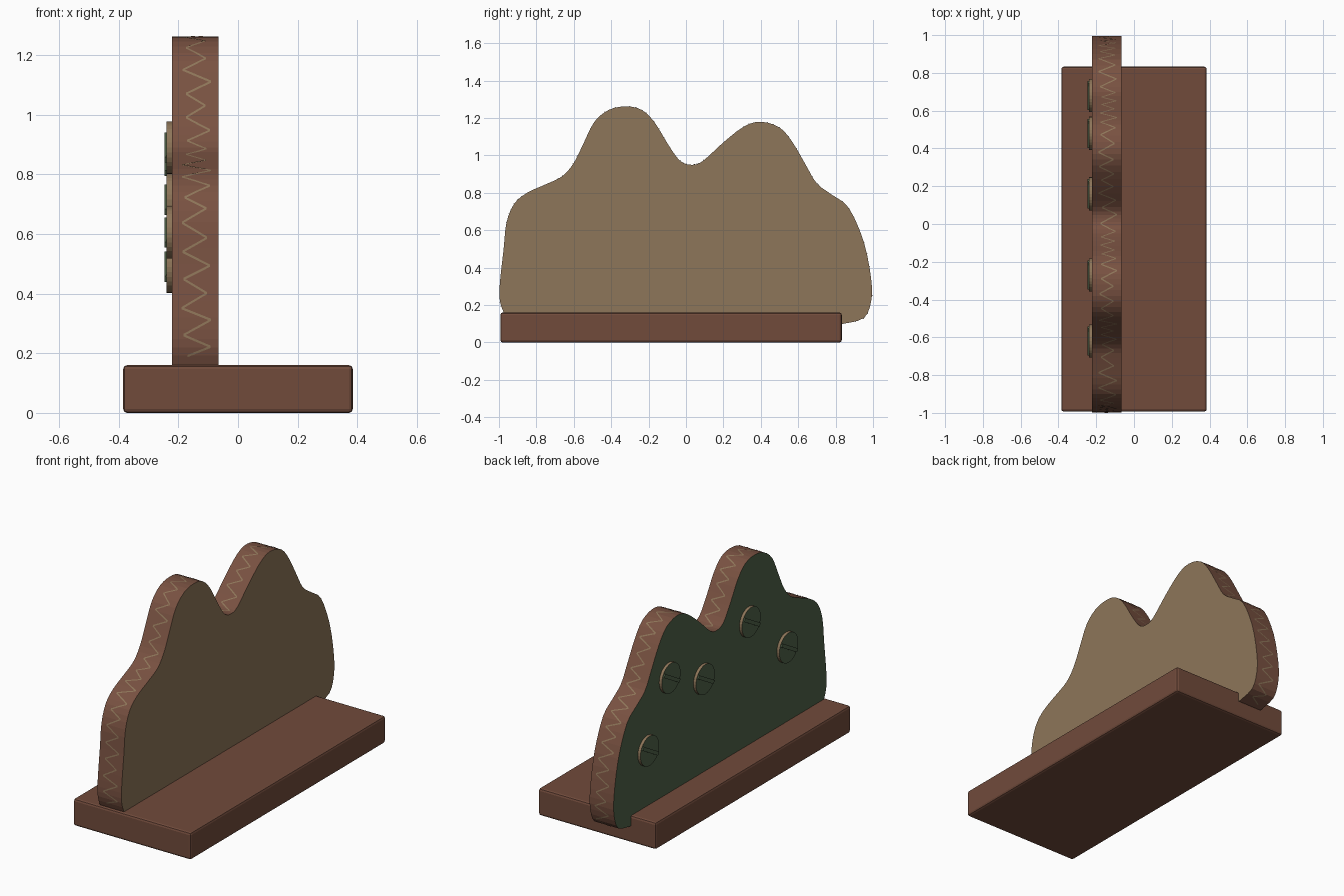
import bpy, bmesh, math, random
from mathutils import Vector, Matrix

random.seed(4)
cube = bpy.data.objects.get("Cube")
if cube:
    bpy.data.objects.remove(cube, do_unlink=True)


def make_material(name, red, green, blue):
    mat = bpy.data.materials.new(name)
    mat.use_nodes = True
    colour = (red, green, blue, 1)
    mat.diffuse_color = colour
    mat.node_tree.nodes["Principled BSDF"].inputs["Base Color"].default_value = colour
    return mat


base_brown = make_material("base brown", .165, .07, .044)
edge_brown = make_material("edge brown", .19, .083, .053)
tan = make_material("tan", .27, .18, .1)
dark_green = make_material("dark green", .08, .125, .066)


def make_object(name, bm, *materials):
    mesh = bpy.data.meshes.new(name)
    bm.normal_update()
    bm.to_mesh(mesh)
    bm.free()
    for mat in materials:
        mesh.materials.append(mat)
    obj = bpy.data.objects.new(name, mesh)
    bpy.context.collection.objects.link(obj)
    return obj


def box(bm, centre, size, turn=None):
    matrix = Matrix.Translation(centre) @ (turn or Matrix.Identity(4)) @ Matrix.Diagonal((*size, 1))
    return bmesh.ops.create_cube(bm, size=1, matrix=matrix)["verts"]


def smooth_path(points, steps):
    """Open Catmull-Rom path through the points."""
    pts = [Vector(p) for p in points]
    pts = [pts[0]] + pts + [pts[-1]]
    path = []
    for a, b, c, d in zip(pts, pts[1:], pts[2:], pts[3:]):
        for k in range(steps):
            t = k / steps
            path.append(.5 * (2 * b + (c - a) * t + (2 * a - 5 * b + 4 * c - d) * t ** 2
                              + (3 * b - a - 3 * c + d) * t ** 3))
    return path + [pts[-1]]


# Bevelled base plank
bm = bmesh.new()
box(bm, (0, -.08, .08), (.77, 1.826, .16))
bmesh.ops.bevel(bm, geom=bm.edges[:], offset=.013, segments=2, profile=.5, affect='EDGES')
make_object("base", bm, base_brown)

# Twin-peaked panel: outline in (y, z), from the overhanging end over the top
outline = smooth_path([
    (.84, .1), (.95, .13), (.99, .22), (.99, .34), (.95, .54), (.87, .72), (.78, .79),
    (.7, .85), (.64, .95), (.57, 1.07), (.5, 1.15), (.4, 1.18), (.31, 1.155), (.2, 1.07),
    (.09, .97), (.03, .95), (-.03, .97), (-.09, 1.05), (-.17, 1.18), (-.24, 1.245),
    (-.32, 1.262), (-.41, 1.245), (-.49, 1.18), (-.55, 1.06), (-.6, .96), (-.66, .89),
    (-.74, .85), (-.85, .8), (-.92, .74), (-.96, .64), (-.975, .5), (-.995, .32),
    (-.995, .22), (-.97, .15)], 3)
BACK, FRONT = -.222, -.065

bm = bmesh.new()
face = bm.faces.new([bm.verts.new((BACK, p.x, p.y)) for p in outline])
grown = bmesh.ops.extrude_face_region(bm, geom=[face], use_keep_orig=True)["geom"]
bmesh.ops.translate(bm, vec=(FRONT - BACK, 0, 0),
                    verts=[g for g in grown if isinstance(g, bmesh.types.BMVert)])
bmesh.ops.recalc_face_normals(bm, faces=bm.faces[:])
bm.normal_update()
for f in bm.faces:
    f.material_index = 1 if f.normal.x > .9 else 2 if f.normal.x < -.9 else 0
make_object("panel", bm, edge_brown, tan, dark_green)

# Thin zigzag line running around the panel rim
lengths = [0]
for a, b in zip(outline, outline[1:]):
    lengths.append(lengths[-1] + (b - a).length)


def on_rim(s):
    """Point and tangent at a distance along the rim, lifted off the surface."""
    i = max(k for k in range(len(outline) - 1) if lengths[k] <= s)
    tangent = (outline[i + 1] - outline[i]).normalized()
    outward = Vector((tangent.y, -tangent.x))
    return outline[i] + tangent * (s - lengths[i]) + outward * .002, tangent


bm = bmesh.new()
middle, pitch, half_line, parts = -.14, .045, .004, 5
corners, s = [], .03
while s < lengths[-1] - .02:
    side = 1 if len(corners) % 2 else -1
    corners.append((s, middle + side * random.uniform(.03, .05)))
    s += pitch * random.uniform(.85, 1.15)
previous = None
for (s0, x0), (s1, x1) in zip(corners, corners[1:]):
    for k in range(parts):
        t = k / parts
        point, tangent = on_rim(s0 + (s1 - s0) * t)
        pair = []
        for sign in (-1, 1):
            q = point + tangent * half_line * sign
            pair.append(bm.verts.new((x0 + (x1 - x0) * t, q.x, q.y)))
        if previous:
            bm.faces.new((previous[0], previous[1], pair[1], pair[0]))
        previous = pair
make_object("rim_zigzag", bm, tan)

# Round screw heads with a raised diagonal bar on the green side
screws = [(.68, .49), (.48, .845), (.16, .715), (-.27, .89), (-.62, .605)]
for number, (y, z) in enumerate(screws, 1):
    bm = bmesh.new()
    place = Matrix.Translation((BACK - .008, y, z)) @ Matrix.Rotation(math.pi / 2, 4, 'Y')
    bmesh.ops.create_cone(bm, cap_ends=True, segments=32, radius1=.088, radius2=.088,
                          depth=.018, matrix=place)
    bm.normal_update()
    for f in bm.faces:
        f.material_index = 1 if f.normal.x < -.9 else 0
    bar = box(bm, (BACK - .02, y, z), (.01, .165, .022), Matrix.Rotation(math.radians(30), 4, 'X'))
    for f in {f for v in bar for f in v.link_faces}:
        f.material_index = 1
    make_object(f"screw_head_{number}", bm, tan, dark_green)
